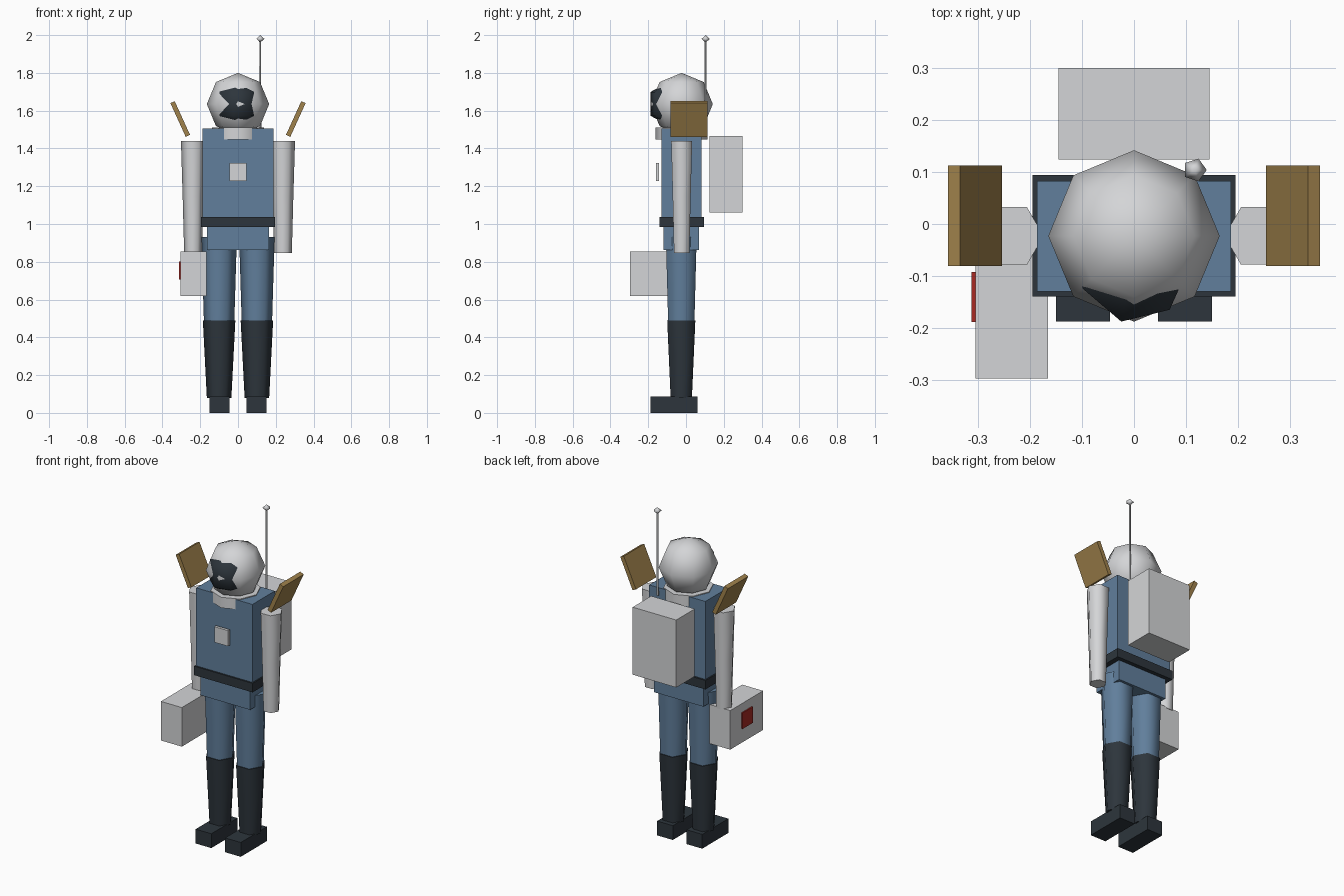
import bpy, bmesh, math
from mathutils import Vector

cube = bpy.data.objects.get("Cube")
if cube:
    bpy.data.objects.remove(cube, do_unlink=True)


def material(name, *rgb):
    lin = [((c / 255 + 0.055) / 1.055) ** 2.4 for c in rgb] + [1]
    m = bpy.data.materials.new(name)
    m.use_nodes = True
    m.diffuse_color = lin
    m.node_tree.nodes["Principled BSDF"].inputs["Base Color"].default_value = lin
    return m


WHITE = material("pale grey", 212, 213, 215)
BLUE = material("slate blue", 97, 127, 156)
DARK = material("charcoal", 45, 53, 60)
GOLD = material("dull gold", 160, 130, 76)
RED = material("signal red", 168, 42, 36)


def add(name, bm, mat, smooth=None):
    bmesh.ops.recalc_face_normals(bm, faces=bm.faces)
    me = bpy.data.meshes.new(name)
    bm.to_mesh(me)
    bm.free()
    me.materials.append(mat)
    ob = bpy.data.objects.new(name, me)
    bpy.context.collection.objects.link(ob)
    if smooth:
        bpy.ops.object.select_all(action='DESELECT')
        ob.select_set(True)
        bpy.context.view_layer.objects.active = ob
        bpy.ops.object.shade_smooth_by_angle(angle=math.radians(smooth))
    return ob


def box(name, mat, x, y, z):
    """Box from the (low, high) range on each axis."""
    bm = bmesh.new()
    bmesh.ops.create_cube(bm, size=1)
    for v in bm.verts:
        v.co = [(a + b) / 2 + c * (b - a) for (a, b), c in zip((x, y, z), v.co)]
    return add(name, bm, mat)


def lathe(name, mat, centre, profile, sides, scale=(1, 1, 1), smooth=65):
    """Turned (radius, height) profile; the first corner points to +x."""
    bm = bmesh.new()
    rings = []
    for r, h in profile:
        count = sides if r > 0 else 1
        ring = []
        for i in range(count):
            a = math.tau * i / sides
            p = Vector((r * math.cos(a), r * math.sin(a), h)) * 1
            ring.append(bm.verts.new([c + q * s for c, q, s in zip(centre, p, scale)]))
        rings.append(ring)
    for low, high in zip(rings, rings[1:]):
        for i in range(sides):
            j = (i + 1) % sides
            quad = [low[i % len(low)], low[j % len(low)],
                    high[j % len(high)], high[i % len(high)]]
            bm.faces.new(list(dict.fromkeys(quad)))
    for ring in (rings[0], rings[-1]):
        if len(ring) > 1:
            bm.faces.new(ring)
    return add(name, bm, mat, smooth)


def ball(name, mat, centre, scale, sides, bands):
    profile = [(math.sin(math.pi * i / bands) if 0 < i < bands else 0,
                -math.cos(math.pi * i / bands)) for i in range(bands + 1)]
    return lathe(name, mat, centre, profile, sides, scale, 100)


BODY_Y = -0.023

# Trunk
box("torso", BLUE, (-0.187, 0.187), (-0.13, 0.083), (1.0, 1.506))
box("belt", DARK, (-0.195, 0.195), (-0.14, 0.094), (0.983, 1.037))
box("hips", BLUE, (-0.165, 0.165), (-0.12, 0.07), (0.862, 0.99))
box("chest_panel", WHITE, (-0.046, 0.046), (-0.16, -0.143), (1.228, 1.322))
lathe("collar", WHITE, (0, BODY_Y, 0), [(0.138, 1.447), (0.138, 1.511)], 8)

# Head
ball("helmet", WHITE, (0, BODY_Y, 1.635), (0.165, 0.165, 0.165), 8, 4)
ball("visor", DARK, (0, -0.073, 1.636), (0.127, 0.136, 0.126), 7, 3)

# Limbs and shoulder plates, one of each per side
for side, s in (("right", -1), ("left", 1)):
    lathe(side + "_arm", WHITE, (s * 0.238, BODY_Y, 0),
          [(0.047, 0.847), (0.055, 1.145), (0.064, 1.44)], 6)
    lathe(side + "_thigh", BLUE, (s * 0.1, -0.025, 0),
          [(0.08, 0.47), (0.094, 0.93)], 6)
    lathe(side + "_boot", DARK, (s * 0.1, -0.025, 0),
          [(0.065, 0.08), (0.086, 0.49)], 6)
    x = sorted((s * 0.046, s * 0.15))
    box(side + "_foot", DARK, x, (-0.188, 0.06), (0, 0.086))
    plate = box(side + "_shoulder_plate", GOLD,
                (-0.0125, 0.0125), (-0.097, 0.097), (-0.098, 0.098))
    plate.location = (s * 0.306, 0.016, 1.556)
    plate.rotation_euler.y = s * math.radians(24.5)

# Backpack and aerial
box("backpack", WHITE, (-0.145, 0.145), (0.124, 0.3), (1.06, 1.466))
lathe("aerial", WHITE, (0.117, 0.104, 0), [(0.007, 1.47), (0.005, 1.98)], 5)
ball("aerial_tip", WHITE, (0.117, 0.104, 1.98), (0.023, 0.023, 0.02), 5, 2)

# Carried case with a coloured label
box("carried_case", WHITE, (-0.305, -0.166), (-0.297, 0.015), (0.62, 0.855))
box("case_label", RED, (-0.313, -0.304), (-0.189, -0.092), (0.706, 0.802))
